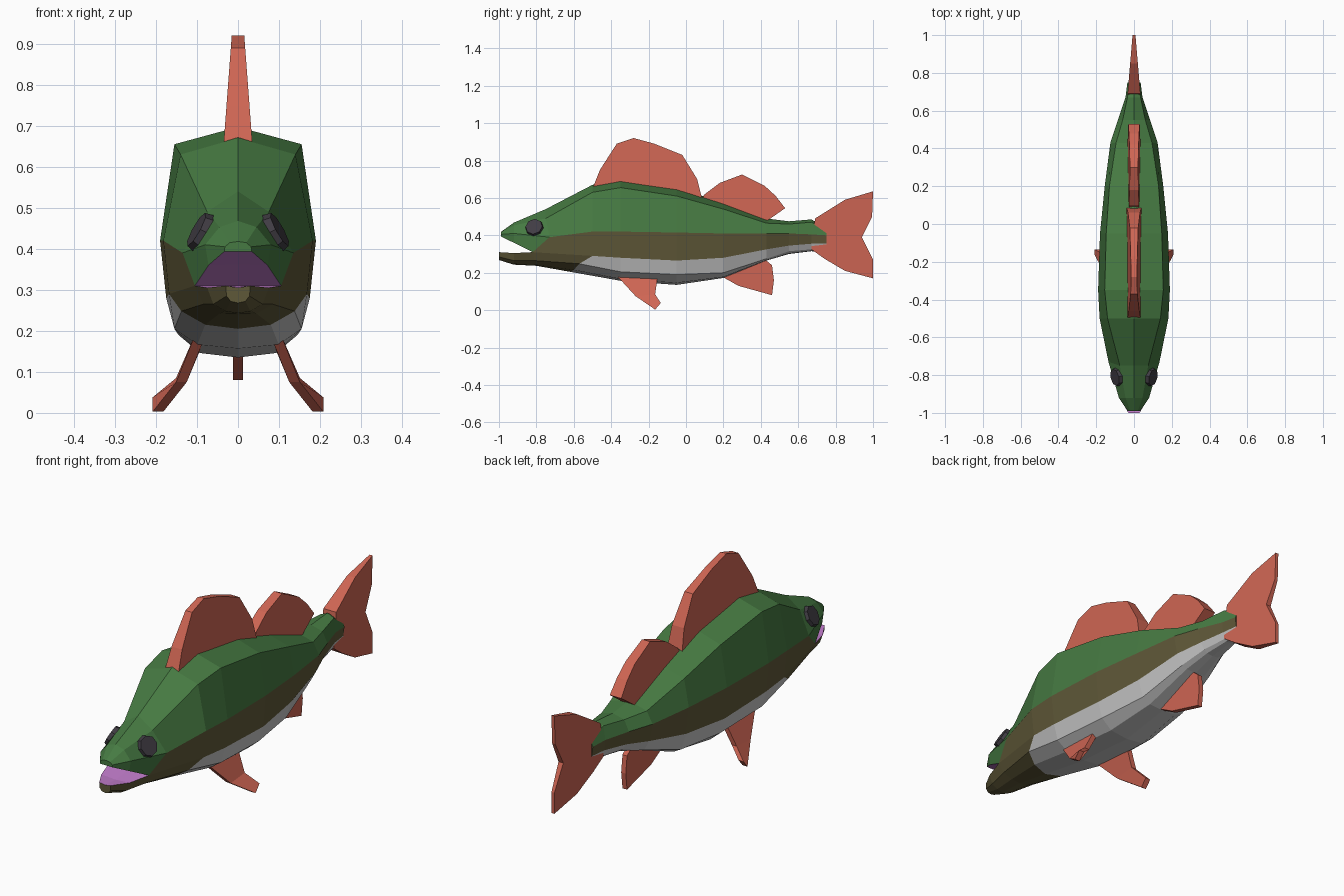
import bpy, bmesh
from mathutils import Vector

if "Cube" in bpy.data.objects:
    bpy.data.objects.remove(bpy.data.objects["Cube"])


def material(name, rgb):
    m = bpy.data.materials.new(name)
    lin = [((c / 255 + 0.055) / 1.055) ** 2.4 for c in rgb]
    m.diffuse_color = (*lin, 1)
    m.use_nodes = True
    m.node_tree.nodes["Principled BSDF"].inputs["Base Color"].default_value = m.diffuse_color
    return m


GREEN = material("back_green", (70, 122, 66))
OLIVE = material("side_olive", (95, 88, 56))
WHITE = material("belly_white", (198, 198, 198))
CORAL = material("fin_coral", (206, 101, 83))
PINK = material("mouth_pink", (196, 126, 206))
DARK = material("eye_dark", (64, 60, 67))


def finish(bm, name, mats):
    bmesh.ops.remove_doubles(bm, verts=bm.verts, dist=0.0005)
    bmesh.ops.recalc_face_normals(bm, faces=bm.faces)
    me = bpy.data.meshes.new(name)
    bm.to_mesh(me)
    bm.free()
    for m in mats:
        me.materials.append(m)
    ob = bpy.data.objects.new(name, me)
    bpy.context.collection.objects.link(ob)
    return ob


def loft(bm, sections, colour, cap):
    """Skin half sections on both sides; colour(i, j) picks the slot, cap the end slot."""
    for s in (1, -1):
        rows = [[bm.verts.new((s * x, y, z)) for x, y, z in sec] for sec in sections]
        for i in range(len(rows) - 1):
            for j in range(len(rows[i]) - 1):
                f = bm.faces.new((rows[i][j], rows[i + 1][j],
                                  rows[i + 1][j + 1], rows[i][j + 1]))
                f.material_index = colour(i, j)
        bm.faces.new(rows[-1]).material_index = cap


# Body: y, ridge z, then (x, z) of shoulder, flank, colour split, lower edge, then keel z
RINGS = [
    (-0.35, .697, .155, .655, .190, .42, .175, .28, .155, .205, .157),
    (-0.05, .655, .147, .610, .180, .415, .168, .265, .145, .19, .135),
    (0.20, .575, .130, .540, .155, .41, .140, .28, .115, .20, .172),
    (0.43, .490, .095, .465, .125, .41, .108, .325, .080, .275, .265),
    (0.55, .475, .060, .460, .085, .41, .070, .345, .050, .315, .300),
    (0.67, .485, .035, .470, .045, .405, .040, .355, .030, .325, .315),
    (0.75, .440, .020, .430, .035, .40, .030, .355, .020, .325, .310),
]


def ring(y, top, sx, sz, mx, mz, px, pz, lx, lz, keel):
    return [(0, y, top), (sx, y, sz), (mx, y, mz), (px, y, pz), (lx, y, lz),
            (lx * 0.64, y, keel + 0.2 * (lz - keel)), (0, y, keel)]


# Slanted gill ring and slanted throat ring
gill = [(0, -.75, .54), (.075, -.75, .49), (.135, -.73, .39), (.105, -.82, .31),
        (.085, -.81, .265), (.045, -.8, .242), (0, -.8, .237)]
throat = [(0, -.5, .67), (.14, -.5, .63), (.182, -.5, .42), (.168, -.5, .29),
          (.138, -.57, .248), (.08, -.6, .215), (0, -.62, .205)]
mouth_corner = (0, -.82, .31)

bm = bmesh.new()
loft(bm, [gill, throat] + [ring(*r) for r in RINGS],
     lambda i, j: 0 if j < 2 else 1 if j == 2 or i == 0 else 2, 1)
# Upper snout with palate
loft(bm, [gill[:4] + [mouth_corner],
          [(0, -.92, .468), (.045, -.92, .453), (.08, -.92, .41), (.072, -.92, .36), (0, -.92, .362)],
          [(0, -.99, .418), (.02, -.99, .415), (.032, -.99, .405), (.033, -.99, .394), (0, -.99, .394)]],
     lambda i, j: 3 if j == 3 else 0, 0)
# Lower jaw with mouth floor
loft(bm, [[mouth_corner] + gill[3:],
          [(0, -.92, .30), (.075, -.92, .305), (.06, -.92, .265), (.03, -.92, .248), (0, -.92, .243)],
          [(0, -1, .305), (.03, -1, .31), (.028, -1, .285), (.018, -1, .272), (0, -1, .268)]],
     lambda i, j: 3 if j == 0 else 1, 1)
body = finish(bm, "body", [GREEN, OLIVE, WHITE, PINK])


# Flat fins: side outline (y, z), half thickness given by a tapering rule
def fin(name, outline, half):
    bm = bmesh.new()
    a, b = [[bm.verts.new((s * half(y, z), y, z)) for y, z in outline] for s in (1, -1)]
    bm.faces.new(a)
    bm.faces.new(b[::-1])
    for i in range(len(a)):
        k = (i + 1) % len(a)
        bm.faces.new((a[i], b[i], b[k], a[k]))
    return finish(bm, name, [CORAL])


fin("front_dorsal_fin",
    [(-.5, .65), (-.46, .75), (-.37, .89), (-.28, .92), (-.17, .89), (-.02, .83),
     (.06, .70), (.09, .58)], lambda y, z: .034 - .075 * (z - .67))
fin("rear_dorsal_fin",
    [(.08, .59), (.1, .62), (.18, .68), (.30, .725), (.42, .665), (.48, .61), (.53, .545),
     (.43, .475)], lambda y, z: .03 - .05 * (z - .55))
fin("anal_fin",
    [(.20, .20), (.20, .175), (.28, .13), (.46, .08), (.47, .16), (.46, .24), (.40, .29)],
    lambda y, z: .012)
fin("tail_fin",
    [(.69, .49), (.85, .59), (1, .635), (.995, .5), (.94, .39), (1, .27), (1, .17),
     (.85, .21), (.74, .275), (.67, .325)], lambda y, z: .034 - .085 * (y - .69))

# Paired pelvic fins: front point (y, z), rear point (y, z), centre x per row
ROWS = [(-.38, .195, -.15, .19, .09), (-.27, .075, -.165, .085, .138),
        (-.165, .003, -.135, .038, .195)]
for side, s in (("right", 1), ("left", -1)):
    bm = bmesh.new()
    rows = []
    for y0, z0, y1, z1, x in ROWS:
        rows.append([bm.verts.new((s * (x + d), y, z)) for d, y, z in
                     ((-.013, y0, z0), (.013, y0, z0), (.013, y1, z1), (-.013, y1, z1))])
    for r, q in zip(rows, rows[1:]):
        for j in range(4):
            k = (j + 1) % 4
            bm.faces.new((r[j], r[k], q[k], q[j]))
    bm.faces.new(rows[0])
    bm.faces.new(rows[-1])
    finish(bm, side + "_pelvic_fin", [CORAL])

    # Eye: low disc seated on the head surface
    hit, spot, normal, _ = body.ray_cast(Vector((s, -.81, .44)), Vector((-s, 0, 0)))
    if not hit:
        spot, normal = Vector((s * .105, -.81, .44)), Vector((s * .85, -.38, .35))
    bm = bmesh.new()
    bmesh.ops.create_cone(bm, cap_ends=True, segments=8, radius1=.053, radius2=.046, depth=.03)
    eye = finish(bm, side + "_eye", [DARK])
    eye.rotation_mode = 'QUATERNION'
    eye.rotation_quaternion = normal.to_track_quat('Z', 'Y')
    eye.location = spot
